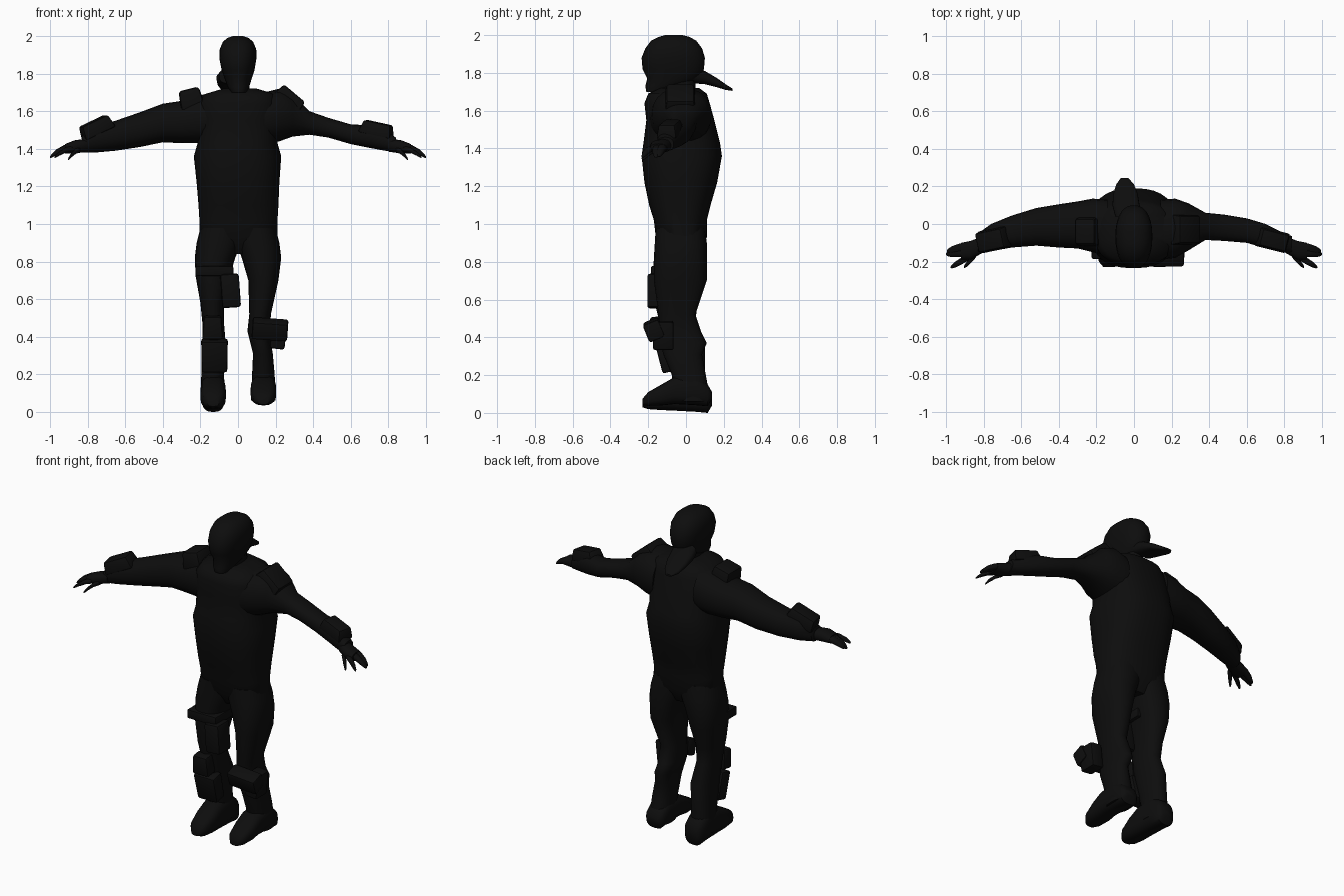
import bpy
import bmesh
import math
from mathutils import Matrix, Vector, Euler

default_cube = bpy.data.objects.get("Cube")
if default_cube:
    bpy.data.objects.remove(default_cube, do_unlink=True)

# One near-black material for the whole figure
black = bpy.data.materials.new("matte black")
black.use_nodes = True
black.diffuse_color = (.004, .004, .004, 1)
shader = black.node_tree.nodes["Principled BSDF"]
shader.inputs["Base Color"].default_value = black.diffuse_color
shader.inputs["Roughness"].default_value = .9


def finish(name, mesh_data, smooth_angle=50):
    """Turn a bmesh into a named, shaded object."""
    bmesh.ops.recalc_face_normals(mesh_data, faces=mesh_data.faces)
    mesh = bpy.data.meshes.new(name)
    mesh_data.to_mesh(mesh)
    mesh_data.free()
    mesh.materials.append(black)
    part = bpy.data.objects.new(name, mesh)
    bpy.context.collection.objects.link(part)
    bpy.ops.object.select_all(action="DESELECT")
    part.select_set(True)
    bpy.context.view_layer.objects.active = part
    bpy.ops.object.shade_smooth_by_angle(angle=math.radians(smooth_angle))
    return part


def place(axis, along, first, second):
    """Map a section point to space for the axis it is swept along."""
    if axis == "x":
        return Vector((along, first, second))
    if axis == "y":
        return Vector((first, along, second))
    return Vector((first, second, along))


def loft(name, axis, sections, squareness=2.3, sides=20):
    """Skin rounded sections given as (along, low, high, low, high)."""
    mesh_data = bmesh.new()
    rings = []
    for along, low_a, high_a, low_b, high_b in sections:
        ring = []
        for index in range(sides):
            angle = math.tau * index / sides
            cosine, sine = math.cos(angle), math.sin(angle)
            wide = math.copysign(abs(cosine) ** (2 / squareness), cosine)
            tall = math.copysign(abs(sine) ** (2 / squareness), sine)
            first = (low_a + high_a + (high_a - low_a) * wide) / 2
            second = (low_b + high_b + (high_b - low_b) * tall) / 2
            ring.append(mesh_data.verts.new(place(axis, along, first, second)))
        rings.append(ring)
    for lower, upper in zip(rings, rings[1:]):
        for index in range(sides):
            following = (index + 1) % sides
            mesh_data.faces.new((lower[index], lower[following],
                                 upper[following], upper[index]))
    mesh_data.faces.new(rings[0])
    mesh_data.faces.new(rings[-1])
    return finish(name, mesh_data)


def plate(name, centre, size, turn=(0, 0, 0), taper=1):
    """Bevelled armour block whose upper face can be narrowed."""
    mesh_data = bmesh.new()
    bmesh.ops.create_cube(mesh_data, size=1)
    for vertex in mesh_data.verts:
        if vertex.co.z > 0:
            vertex.co.x *= taper
            vertex.co.y *= taper
    rotation = Euler([math.radians(angle) for angle in turn]).to_matrix().to_4x4()
    matrix = Matrix.Translation(centre) @ rotation @ Matrix.Diagonal((*size, 1))
    mesh_data.transform(matrix)
    bmesh.ops.bevel(mesh_data, geom=mesh_data.edges[:], offset=min(size) * .15,
                    segments=2, profile=.5, affect="EDGES")
    return finish(name, mesh_data, 35)


def digit(name, side, start, end, radius):
    """Tapered finger that droops towards its tip."""
    start, end = Vector(start), Vector(end)
    sections = []
    for step, thickness in ((0, 1), (.35, 1.05), (.75, .85), (.95, .5), (1, .2)):
        point = start.lerp(end, step)
        point.z += .012 * math.sin(math.pi * step)
        reach = radius * thickness
        sections.append((side * point.x, point.y - reach, point.y + reach,
                         point.z - reach * .8, point.z + reach * .8))
    loft(name, "x", sections, sides=10)


# Torso from hips to collar
loft("torso", "z", [
    (.84, -.09, .09, -.10, .06),
    (.93, -.205, .21, -.16, .11),
    (1.02, -.205, .21, -.17, .11),
    (1.10, -.21, .215, -.195, .13),
    (1.22, -.22, .22, -.22, .165),
    (1.36, -.235, .23, -.235, .19),
    (1.43, -.215, .21, -.225, .18),
    (1.55, -.215, .22, -.21, .15),
    (1.64, -.21, .22, -.22, .125),
    (1.69, -.18, .20, -.20, .11),
    (1.72, -.08, .10, -.14, .07),
], squareness=2.5, sides=32)

# Head and neck
loft("neck", "z", [
    (1.66, -.07, .08, -.16, .06),
    (1.73, -.05, .06, -.17, .05),
    (1.80, -.06, .06, -.17, .05),
])
loft("head", "z", [
    (1.70, -.035, .045, -.21, -.11),
    (1.73, -.055, .06, -.215, -.02),
    (1.77, -.07, .072, -.205, .07),
    (1.82, -.087, .088, -.23, .095),
    (1.88, -.099, .098, -.235, .10),
    (1.93, -.097, .097, -.215, .085),
    (1.97, -.08, .08, -.185, .055),
    (1.99, -.055, .055, -.145, .02),
    (2.0, -.025, .025, -.11, -.02),
], sides=28)
loft("cap_brim", "y", [
    (.04, -.10, .05, 1.745, 1.83),
    (.10, -.115, .03, 1.74, 1.81),
    (.16, -.11, .02, 1.725, 1.775),
    (.21, -.095, .0, 1.71, 1.74),
    (.245, -.07, -.03, 1.705, 1.717),
], squareness=2.8)

# Arms, thicker sleeve on the right
loft("right_arm", "x", [
    (-.14, -.17, .13, 1.43, 1.70),
    (-.22, -.15, .135, 1.43, 1.68),
    (-.30, -.13, .12, 1.43, 1.655),
    (-.40, -.125, .105, 1.435, 1.64),
    (-.52, -.115, .085, 1.41, 1.595),
    (-.65, -.125, .045, 1.39, 1.55),
    (-.76, -.145, .0, 1.38, 1.52),
    (-.83, -.15, -.05, 1.38, 1.47),
])
loft("left_arm", "x", [
    (.14, -.19, .13, 1.42, 1.70),
    (.22, -.18, .135, 1.44, 1.72),
    (.29, -.14, .11, 1.465, 1.69),
    (.38, -.085, .06, 1.475, 1.60),
    (.48, -.09, .05, 1.46, 1.565),
    (.60, -.10, .03, 1.425, 1.53),
    (.70, -.13, .0, 1.405, 1.525),
    (.78, -.15, -.04, 1.39, 1.50),
    (.84, -.155, -.065, 1.385, 1.46),
])

# Hands
for side, label in ((1, "left"), (-1, "right")):
    loft(label + "_palm", "x", [
        (side * .80, -.15, -.065, 1.385, 1.455),
        (side * .87, -.19, -.09, 1.375, 1.445),
        (side * .92, -.19, -.10, 1.375, 1.425),
    ])
    digit(label + "_outer_finger", side, (.89, -.12, 1.405), (.995, -.145, 1.36), .024)
    digit(label + "_middle_finger", side, (.89, -.15, 1.405), (1.0, -.16, 1.355), .022)
    digit(label + "_index_finger", side, (.88, -.175, 1.40), (.975, -.23, 1.355), .018)
    digit(label + "_thumb", side, (.84, -.16, 1.395), (.905, -.23, 1.342), .017)

# Legs
loft("right_leg", "z", [
    (.06, -.20, -.065, -.06, .11),
    (.20, -.195, -.075, -.075, .10),
    (.36, -.19, -.065, -.12, .10),
    (.48, -.19, -.075, -.14, .05),
    (.58, -.20, -.075, -.165, .06),
    (.72, -.225, -.045, -.175, .10),
    (.82, -.23, -.015, -.17, .11),
    (.90, -.22, .02, -.165, .11),
    (.98, -.20, .04, -.16, .10),
])
loft("left_leg", "z", [
    (.06, .07, .20, -.05, .13),
    (.20, .075, .195, -.075, .105),
    (.31, .08, .185, -.12, .085),
    (.37, .065, .175, -.135, .11),
    (.43, .05, .17, -.14, .08),
    (.52, .06, .175, -.145, .05),
    (.70, .055, .215, -.17, .11),
    (.82, .02, .23, -.17, .11),
    (.90, -.01, .22, -.165, .11),
    (.98, -.03, .20, -.16, .10),
])

# Boots
for label, middle, drop in (("right", -.132, 0), ("left", .135, .035)):
    loft(label + "_boot", "y", [
        (-.23, middle - .03, middle + .03, .03 + drop * .3, .065 + drop * .3),
        (-.20, middle - .055, middle + .055, .02 + drop * .5, .11),
        (-.13, middle - .068, middle + .068, .015 + drop * .7, .15),
        (-.06, middle - .068, middle + .068, .012 + drop, .19),
        (.05, middle - .066, middle + .066, .006 + drop, .20),
        (.115, middle - .06, middle + .06, drop, .15),
        (.138, middle - .04, middle + .04, .04 + drop, .11),
    ], squareness=2.8)

# Armour on shoulders and forearms
plate("right_shoulder_pad", (-.25, -.04, 1.665), (.13, .16, .11), (0, -14, 0), .85)
plate("left_shoulder_pad", (.275, -.03, 1.665), (.17, .17, .08), (0, 40, 0), .85)
plate("right_forearm_guard", (-.755, -.085, 1.515), (.18, .12, .075), (0, -25, 12), .85)
plate("left_forearm_guard", (.74, -.085, 1.505), (.18, .11, .07), (0, 12, -14), .8)

# Armour and pouches on the legs
plate("thigh_strap", (-.125, -.09, .75), (.20, .19, .055))
plate("thigh_pouch", (-.04, -.145, .645), (.10, .12, .18), (0, -4, 0))
plate("right_knee_pad", (-.135, -.15, .45), (.11, .08, .12), (8, 0, 0), .85)
plate("right_shin_guard", (-.125, -.105, .30), (.135, .08, .17), (14, 0, 0), 1.05)
plate("left_knee_pad", (.17, -.17, .44), (.19, .09, .10), (22, 4, 0))
plate("left_knee_side", (.215, -.12, .41), (.08, .11, .15), (0, 6, 0))
